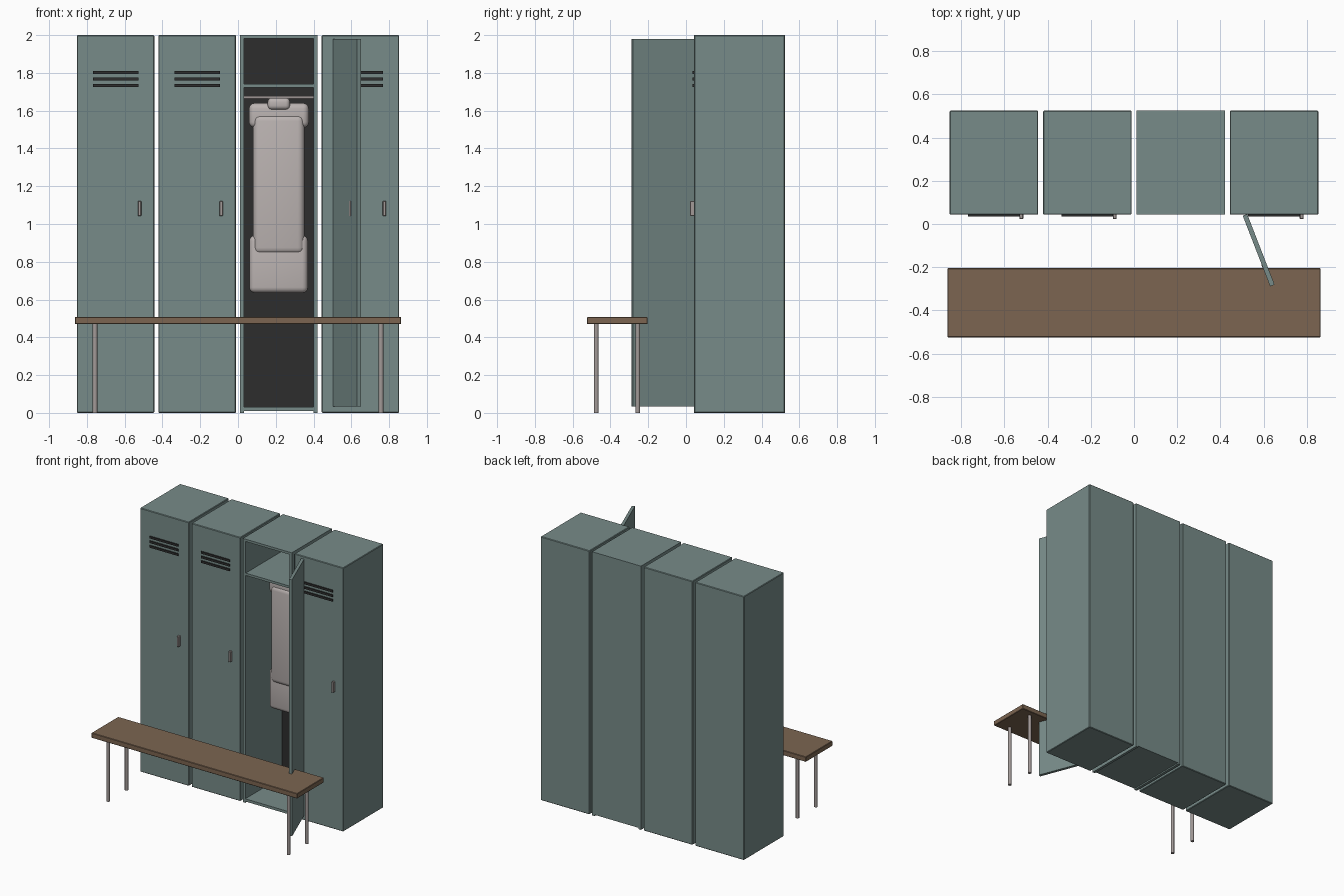
import bpy, math
from mathutils import Matrix, Vector

if "Cube" in bpy.data.objects:
    bpy.data.objects.remove(bpy.data.objects["Cube"])


def mat(name, rgb):
    m = bpy.data.materials.new(name)
    m.diffuse_color = (*rgb, 1)
    m.use_nodes = True
    m.node_tree.nodes["Principled BSDF"].inputs["Base Color"].default_value = m.diffuse_color
    return m


TEAL = mat("teal paint", (0.185, 0.26, 0.25))
DARK = mat("dark interior", (0.026, 0.026, 0.026))
WOOD = mat("brown wood", (0.20, 0.13, 0.082))
METAL = mat("grey metal", (0.36, 0.32, 0.31))
CLOTH = mat("pale cloth", (0.50, 0.455, 0.445))


def box(name, x, y, z, material, bevel=0, segs=1):
    """Box from (min, max) ranges on each axis, optionally rounded."""
    r = (x, y, z)
    centre = Vector([(a + b) / 2 for a, b in r])
    bpy.ops.mesh.primitive_cube_add(size=1, location=centre)
    o = bpy.context.object
    o.name = name
    o.data.transform(Matrix.Diagonal([b - a for a, b in r] + [1]))
    o.data.materials.append(material)
    if bevel:
        m = o.modifiers.new("round", "BEVEL")
        m.width, m.segments = bevel, segs
        if segs > 1:
            bpy.ops.object.shade_smooth()
    return o


def rod(name, loc, radius, length, material, rot=(0, 0, 0)):
    bpy.ops.mesh.primitive_cylinder_add(vertices=12, radius=radius, depth=length,
                                        location=loc, rotation=rot)
    o = bpy.context.object
    o.name = name
    o.data.materials.append(material)
    bpy.ops.object.shade_smooth_by_angle(angle=math.radians(40))
    return o


F, B, HW = 0.043, 0.524, 0.205   # locker front, back, half width

# closed lockers with vents and handles
for i, cx in enumerate((-0.648, -0.216, 0.648)):
    box(f"locker_{i}", (cx - HW, cx + HW), (F, B), (0, 2), TEAL, 0.004)
    for k in range(3):
        z = 1.733 + k * 0.035
        box(f"vent_slot_{i}_{k}", (cx - 0.12, cx + 0.12), (F - 0.008, F + 0.001),
            (z - 0.008, z + 0.008), DARK)
    box(f"handle_{i}", (cx + 0.118, cx + 0.136), (0.022, F + 0.005),
        (1.042, 1.122), METAL, 0.003)

# open locker shell
cx = 0.216
x0, x1 = cx - HW, cx + HW
box("open_left_wall", (x0, x0 + 0.02), (F, B), (0, 2), TEAL)
box("open_right_wall", (x1 - 0.02, x1), (F, B), (0, 2), TEAL)
inner = (x0 + 0.02, x1 - 0.02)
box("open_top", inner, (F, B), (1.982, 2), TEAL)
box("open_floor", inner, (F, B), (0.01, 0.03), TEAL)
box("open_back", inner, (B - 0.02, B), (0.01, 1.99), TEAL)
box("dark_back_lining", inner, (B - 0.04, B - 0.02), (0.03, 1.982), DARK)
box("shelf", inner, (F + 0.005, B - 0.04), (1.722, 1.74), TEAL)
rod("hanging_rail", (cx, 0.335, 1.67), 0.008, 0.375, METAL, (0, math.pi / 2, 0))

# hanging coat
box("coat_body", (0.08, 0.352), (0.265, 0.405), (0.84, 1.58), CLOTH, 0.035, 4)
box("coat_shoulders", (0.058, 0.375), (0.275, 0.395), (1.51, 1.64), CLOTH, 0.03, 4)
box("coat_hem", (0.06, 0.37), (0.275, 0.395), (0.635, 0.94), CLOTH, 0.03, 4)
box("coat_collar", (0.157, 0.275), (0.26, 0.38), (1.605, 1.668), CLOTH, 0.022, 4)

# open door, swung out, with its handle barely standing proud
ang = -math.radians(68.8)
turn = Matrix.Rotation(ang, 4, "Z")
hinge = Vector((0.5765, -0.121, 0))
for o in (box("open_door", (-0.175, 0.175), (-0.011, 0.011), (0.035, 1.98), TEAL),
          box("open_door_handle", (0.068, 0.086), (-0.013, 0.009), (1.042, 1.122), METAL)):
    o.matrix_world = Matrix.Translation(hinge) @ turn @ Matrix.Translation(o.location)

# bench
box("bench_seat", (-0.863, 0.863), (-0.524, -0.204), (0.47, 0.508), WOOD, 0.003)
for sx in (-1, 1):
    for sy in (-1, 1):
        rod(f"bench_leg_{sx}_{sy}", (sx * 0.757, -0.365 + sy * 0.11, 0.237),
            0.0125, 0.474, METAL)
